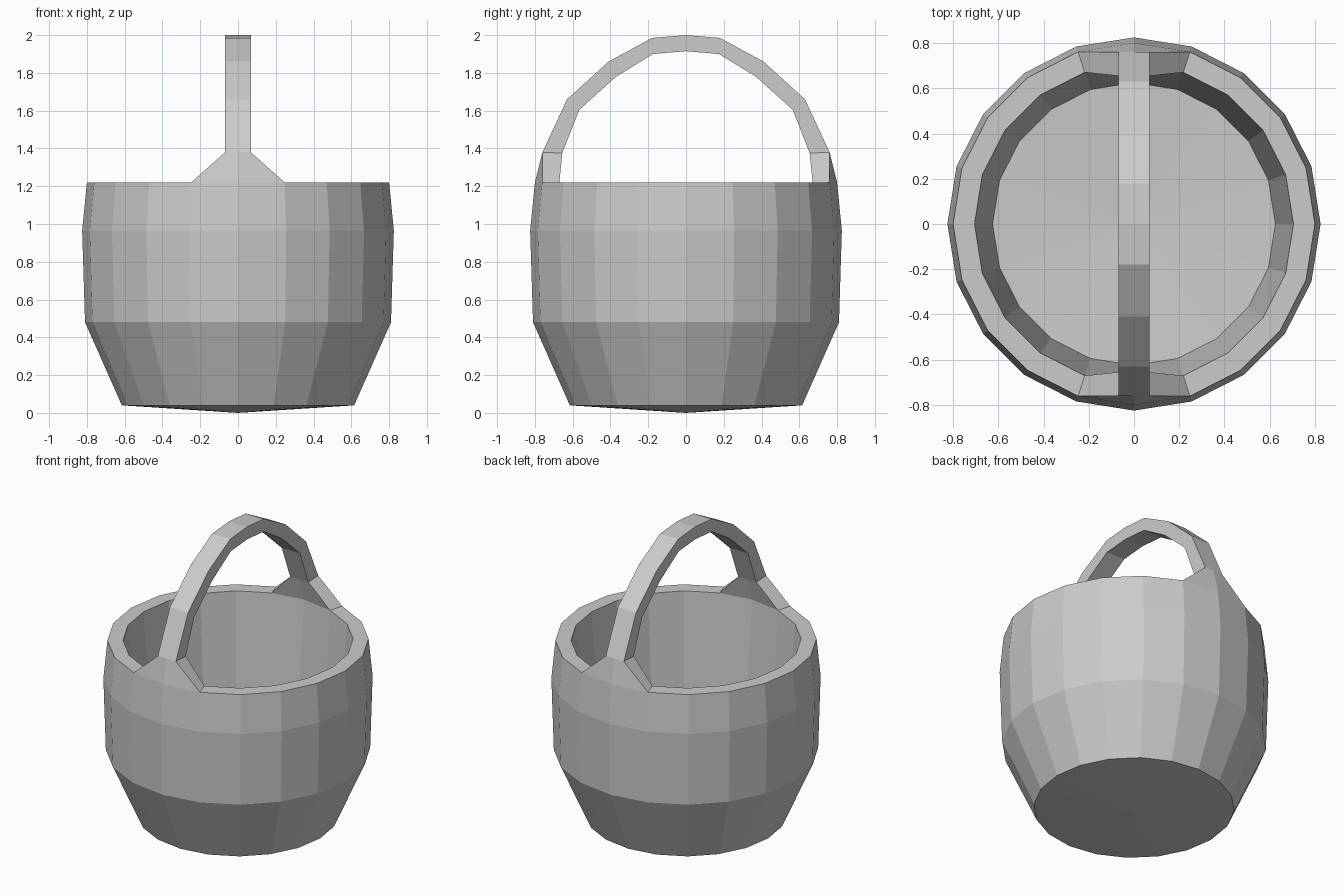
import bpy, bmesh
from math import sin, cos, pi

if "Cube" in bpy.data.objects:
    bpy.data.objects.remove(bpy.data.objects["Cube"])

SIDES = 20


def make_object(name, bm):
    bmesh.ops.recalc_face_normals(bm, faces=bm.faces[:])
    mesh = bpy.data.meshes.new(name)
    bm.to_mesh(mesh)
    bm.free()
    obj = bpy.data.objects.new(name, mesh)
    bpy.context.collection.objects.link(obj)
    return obj


def bridge(bm, a, b):
    n = len(a)
    for i in range(n):
        j = (i + 1) % n
        bm.faces.new((a[i], a[j], b[j], b[i]))


def fan(bm, ring, z):
    centre = bm.verts.new((0, 0, z))
    for i in range(len(ring)):
        bm.faces.new((ring[i], ring[(i + 1) % len(ring)], centre))


# Bucket: turned wall (radius, height) from the outer base over the rim to the floor
bm = bmesh.new()
profile = [(0.615, 0.04), (0.81, 0.48), (0.825, 0.965), (0.80, 1.22),
           (0.705, 1.22), (0.625, 0.22)]
rings = [[bm.verts.new((r * cos(2 * pi * i / SIDES), r * sin(2 * pi * i / SIDES), z))
          for i in range(SIDES)] for r, z in profile]
for a, b in zip(rings, rings[1:]):
    bridge(bm, a, b)
fan(bm, rings[0], 0.0)
fan(bm, rings[-1], 0.19)
make_object("bucket", bm)

# Handle: arch of six-point sections, flaring onto two rim segments at each end
# (outer y, outer z, inner y, inner z), rim side to crown
arch = [(0.76, 1.38, 0.655, 1.375), (0.63, 1.66, 0.565, 1.605), (0.41, 1.86, 0.37, 1.78),
        (0.18, 1.985, 0.175, 1.90), (0.0, 2.0, 0.0, 1.915)]
W = 0.068


def foot(side):
    step = 2 * pi / SIDES
    outer = [(0.80 * sin(k * step), side * 0.80 * cos(k * step), 1.22) for k in (-1, 0, 1)]
    inner = [(0.705 * sin(k * step), side * 0.705 * cos(k * step), 1.22) for k in (1, 0, -1)]
    return outer + inner


def section(side, yo, zo, yi, zi):
    return ([(x, side * yo, zo) for x in (-W, 0, W)]
            + [(x, side * yi, zi) for x in (W, 0, -W)])


sections = [foot(-1)] + [section(-1, *p) for p in arch]
sections += [section(1, *p) for p in arch[-2::-1]] + [foot(1)]
bm = bmesh.new()
loops = [[bm.verts.new(co) for co in s] for s in sections]
for a, b in zip(loops, loops[1:]):
    bridge(bm, a, b)
make_object("handle", bm)
